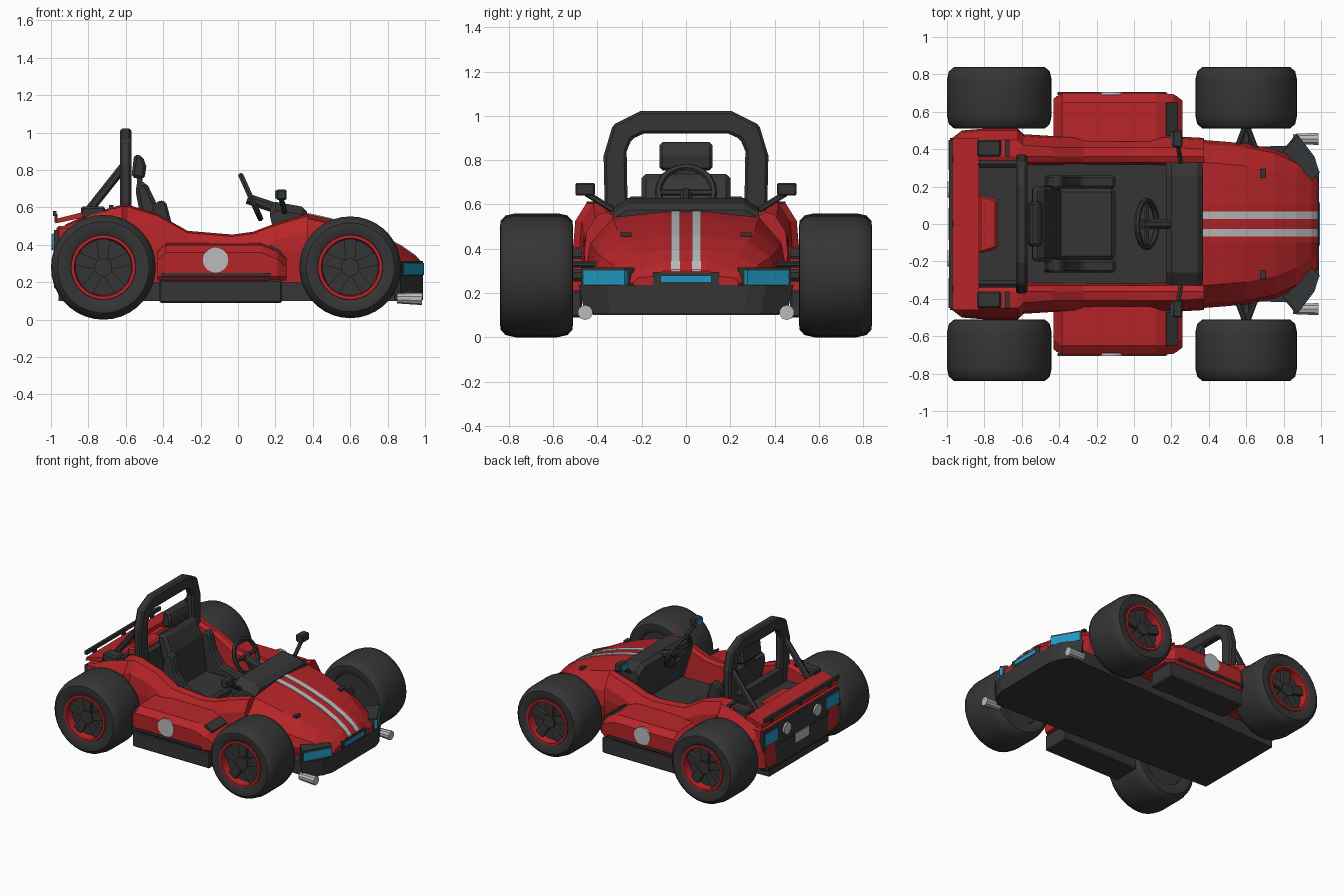
import bpy, bmesh, math
from mathutils import Vector

if "Cube" in bpy.data.objects:
    bpy.data.objects.remove(bpy.data.objects["Cube"])

def material(name, rgb):
    m = bpy.data.materials.new(name)
    m.diffuse_color = (*rgb, 1)
    m.use_nodes = True
    m.node_tree.nodes["Principled BSDF"].inputs["Base Color"].default_value = m.diffuse_color
    return m

RED = material("body red", (0.47, 0.018, 0.021))
DARK = material("charcoal", (0.036, 0.036, 0.037))
BLUE = material("lamp blue", (0.015, 0.31, 0.53))
GREY = material("light grey", (0.50, 0.50, 0.50))

def build(name, verts, faces, mat, bevel=0.0, smooth=False):
    me = bpy.data.meshes.new(name)
    me.from_pydata([tuple(v) for v in verts], [], faces)
    bm = bmesh.new()
    bm.from_mesh(me)
    bmesh.ops.recalc_face_normals(bm, faces=bm.faces)
    bm.to_mesh(me)
    bm.free()
    me.materials.append(mat)
    ob = bpy.data.objects.new(name, me)
    bpy.context.collection.objects.link(ob)
    if bevel:
        b = ob.modifiers.new("bevel", 'BEVEL')
        b.width, b.segments = bevel, 1
    if smooth:
        bpy.ops.object.select_all(action='DESELECT')
        ob.select_set(True)
        bpy.context.view_layer.objects.active = ob
        bpy.ops.object.shade_smooth_by_angle(angle=math.radians(35))
    return ob

def loft(name, rings, mat, caps=True, closed=False, **kw):
    n, k = len(rings[0]), len(rings)
    faces = []
    for i in range(k if closed else k - 1):
        a, b = i * n, (i + 1) % k * n
        faces += [(a + j, a + (j + 1) % n, b + (j + 1) % n, b + j) for j in range(n)]
    if caps and not closed:
        faces += [tuple(range(n)), tuple(range((k - 1) * n, k * n))]
    return build(name, [v for r in rings for v in r], faces, mat, **kw)

def prism(name, pts, axis, lo, hi, mat, **kw):
    place = {'x': lambda p, t: (t, p[0], p[1]), 'y': lambda p, t: (p[0], t, p[1]),
             'z': lambda p, t: (p[0], p[1], t)}[axis]
    return loft(name, [[place(p, t) for p in pts] for t in (lo, hi)], mat, **kw)

def box(name, x0, x1, y0, y1, z0, z1, mat, bevel=0.0):
    return prism(name, [(x0, y0), (x1, y0), (x1, y1), (x0, y1)], 'z', z0, z1, mat, bevel=bevel)

def rod(name, p, q, r, mat, sides=8, r2=None):
    p, q = Vector(p), Vector(q)
    rot = (q - p).to_track_quat('Z', 'Y')
    ring = lambda c, rad: [c + rot @ Vector((rad * math.cos(2 * math.pi * (i + .5) / sides),
                           rad * math.sin(2 * math.pi * (i + .5) / sides), 0)) for i in range(sides)]
    return loft(name, [ring(p, r), ring(q, r if r2 is None else r2)], mat)

def lathe(name, prof, cx, cz, mat, n=36):
    # spin (radius, y) profile around a y axis
    rings = [[(cx + r * math.cos(2 * math.pi * i / n), y, cz + r * math.sin(2 * math.pi * i / n))
              for r, y in prof] for i in range(n)]
    return loft(name, rings, mat, closed=True, smooth=True)

def mirrored(pts):
    return pts + [(x, -y) for x, y in reversed(pts)]

# wheels
for tag, cx, cz, R in (("rear", -0.72, 0.28, 0.28), ("front", 0.6, 0.28, 0.272)):
    for s in (1, -1):
        tire = [(.17, .825), (.2, .84), (R - .035, .838), (R - .01, .815), (R, .77), (R, .58),
                (R - .01, .535), (R - .035, .512), (.2, .51), (.17, .525)]
        lathe(tag + "_tire", [(r, s * y) for r, y in tire], cx, cz, DARK)
        rim = [(.175, .82), (.172, .836), (.155, .836), (.148, .77), (.175, .77)]
        lathe(tag + "_rim", [(r, s * y) for r, y in rim], cx, cz, RED)
        rod(tag + "_wheel_disc", (cx, s * .53, cz), (cx, s * .775, cz), .168, DARK, 24)
        rod(tag + "_hub", (cx, s * .77, cz), (cx, s * .815, cz), .05, DARK, 10)
        for i in range(5):
            a = math.radians(90 + 72 * i)
            u, v = Vector((math.cos(a), 0, math.sin(a))), Vector((-math.sin(a), 0, math.cos(a)))
            quad = [u * .03 + v * .025, u * .152 + v * .035, u * .152 - v * .035, u * .03 - v * .025]
            loft(tag + "_spoke", [[Vector((cx, s * y, cz)) + q for q in quad] for y in (.77, .805)], DARK)
        rod(tag + "_axle", (cx, s * .3, cz), (cx, s * .53, cz), .03, DARK)
        # wishbone arms
        for dx in (-.06, .06):
            rod(tag + "_wishbone", (cx + dx, s * .38, .33), (cx, s * .54, .33), .015, DARK)

# floor pan and cockpit floor
prism("floor_pan", mirrored([(-.96, .36), (.86, .42)]), 'z', .1, .2, DARK)
box("cockpit_floor", -.62, .37, -.34, .34, .19, .29, DARK)
box("rear_deck", -.93, -.6, -.34, .34, .2, .49, DARK)
prism("engine_cover", [(-.83, .16), (-.73, .13), (-.73, -.13), (-.83, -.16)], 'z', .48, .54, RED, bevel=.012)

# body sides: x, top height, outer width
sections = [(-.985, .44, .45), (-.92, .51, .50), (-.8, .565, .51), (-.62, .615, .51), (-.59, .615, .48),
            (-.43, .565, .47), (-.27, .475, .47), (-.03, .455, .47), (.08, .47, .47), (.2, .515, .47),
            (.375, .565, .46)]
for s in (1, -1):
    loft("body_side", [[(x, s * y, z) for y, z in ((.31, .2), (.33, t - .015), (.36, t), (w - .06, t - .01),
         (w - .01, t - .09), (w, (t + .2) / 2), (w - .01, .2))] for x, t, w in sections], RED)

# hood: x, top height, crown width, widest point
hood = [(.36, .568, .33, .45), (.49, .54, .32, .44), (.6, .508, .31, .43), (.75, .455, .28, .40),
        (.87, .395, .23, .345), (.95, .34, .18, .28), (.985, .30, .15, .24)]
rings = []
for x, t, c, w in hood:
    low = .22
    half = [(.1, t), (c, t - .025), (w - .02, t - .4 * (t - low)), (w, t - .7 * (t - low)), (w - .02, low)]
    rings.append([(x, y, z) for y, z in half] + [(x, -y, z) for y, z in reversed(half)])
loft("hood", rings, RED)
for s in (1, -1):
    loft("hood_stripe", [[(x, s * y, t + d) for y, d in ((.027, -.004), (.027, .005), (.067, .005), (.067, -.004))]
                         for x, t, c, w in hood], GREY)
    box("hood_vent", .675, .705, s * .245, s * .295, .455, .472, DARK)

# front bumper, headlights and grille
rings = []
for z, k in ((.105, .94), (.235, 1.0)):
    rings.append([(x, y * k, z) for x, y in mirrored([(.8, .4), (.87, .485), (.965, .36), (.99, .28)])])
loft("front_bumper", rings, DARK)
box("grille", .93, .988, -.15, .15, .235, .292, DARK)
box("center_lamp", .98, .995, -.115, .115, .247, .28, BLUE)
for s in (1, -1):
    prism("headlight_bezel", [(x, s * y) for x, y in ((.8, .39), (.875, .475), (.99, .275), (.95, .235))],
          'z', .225, .315, DARK)
    prism("headlight", [(x, s * y) for x, y in ((.875, .448), (.887, .462), (.994, .277), (.98, .265))],
          'z', .238, .302, BLUE)
    rod("bumper_lamp", (.85, s * .455, .115), (.985, s * .455, .112), .028, GREY, 10, .034)

# side pods with skirt, trim, vent and roundel
for s in (1, -1):
    rings = []
    for x, top, out in ((-.43, .37, .67), (-.385, .41, .70), (.12, .41, .70), (.21, .375, .695), (.26, .33, .66)):
        rings.append([(x, s * y, z) for y, z in ((.44, .21), (.44, top), (out - .05, top - .01),
                      (out, top - .05), (out, .23), (out - .02, .21))])
    loft("side_pod", rings, RED)
    box("side_skirt", -.42, .235, s * .47, s * .685, .09, .212, DARK, .008)
    box("pod_trim", -.41, .175, s * .69, s * .707, .232, .25, DARK)
    rod("roundel", (-.12, s * .69, .32), (-.12, s * .706, .32), .068, GREY, 24)
    loft("pod_vent", [[(x, s * y, z) for x, z in ((.17, .385), (.175, .4), (.235, .365), (.23, .35))]
                      for y in (.47, .65)], DARK)

# dashboard and steering wheel
dash = [(.37, .3), (.37, .575), (.34, .605), (.2, .63), (.17, .6), (.19, .5), (.24, .3)]
loft("dashboard", [[(x, y, .3 + (z - .3) * k) for x, z in dash]
                   for y, k in ((-.33, .86), (-.26, 1), (.26, 1), (.33, .86))], DARK)
axis = Vector((.91, 0, .41))
hub = Vector((.068, 0, .655))
bpy.ops.mesh.primitive_torus_add(major_radius=.125, minor_radius=.016, major_segments=20, minor_segments=6,
                                 location=hub, rotation=axis.to_track_quat('Z', 'Y').to_euler())
bpy.context.object.name = "steering_wheel"
bpy.context.object.data.materials.append(DARK)
for end in ((0, .12, 0), (0, -.12, 0), (.05, 0, -.11)):
    rod("steering_spoke", hub, hub + Vector(end), .015, DARK, 6)
rod("steering_column", hub - axis * .02, (.22, 0, .59), .03, DARK)

# mirrors
for s in (1, -1):
    box("mirror", .205, .26, s * .41, s * .5, .64, .697, DARK, .008)
    box("mirror_glass", .199, .207, s * .42, s * .49, .647, .69, BLUE)
    rod("mirror_arm", (.23, s * .45, .65), (.25, s * .33, .575), .014, DARK, 6)

# seat
back = [(-.47, .28), (-.55, .7), (-.535, .74), (-.49, .735), (-.43, .61), (-.38, .28)]
prism("seat_back", back, 'y', -.2, .2, DARK, bevel=.02)
prism("headrest", [(-.57, .76), (-.555, .885), (-.51, .875), (-.49, .82), (-.5, .75)], 'y', -.12, .12, DARK, bevel=.015)
box("headrest_post", -.54, -.51, -.06, .06, .7, .78, DARK)
box("seat_cushion", -.45, -.1, -.19, .19, .28, .35, DARK, .02)
bolster = [(-.48, .28), (-.46, .6), (-.42, .64), (-.385, .63), (-.35, .5), (-.28, .4), (-.1, .36), (-.1, .28)]
for s in (1, -1):
    prism("seat_bolster", bolster, 'y', s * .19, s * .26, DARK, bevel=.012)

# roll bar with rear braces
outer = [(.365, .5), (.372, .82), (.33, .96), (.205, 1.022)]
inner = [(.19, .92), (.245, .895), (.268, .84), (.262, .5)]
arch = outer + [(-y, z) for y, z in reversed(outer)]
arch += [(-y, z) for y, z in reversed(inner)] + inner
prism("roll_bar", arch, 'x', -.632, -.57, DARK, bevel=.012)
box("bulkhead", -.63, -.58, -.34, .34, .28, .6, DARK)
for s in (1, -1):
    rod("roll_bar_brace", (-.61, s * .32, .82), (-.84, s * .32, .53), .024, DARK, 6)
    box("fender_pad", -.84, -.71, s * .36, s * .45, .54, .605, DARK, .01)
    box("fender_clip", -.69, -.665, s * .36, s * .45, .58, .613, DARK)

# rear panel, spoiler, lamps and bumper
box("rear_panel", -.97, -.84, -.46, .46, .3, .5, RED, .012)
loft("spoiler", [[(x, y, z) for x, z in ((-.975, .515), (-.97, .54), (-.83, .575), (-.83, .545))]
                 for y in (-.46, .46)], RED)
box("spoiler_lip", -.99, -.97, -.45, .45, .555, .582, DARK)
for y in (-.35, 0, .35):
    box("lip_mount", -.982, -.965, y - .015, y + .015, .52, .565, DARK)
box("tail_fascia", -.983, -.96, -.46, .46, .33, .48, DARK)
box("rear_bumper", -.985, -.9, -.42, .42, .16, .34, DARK, .015)
box("number_plate", -.991, -.98, -.085, .085, .26, .33, GREY)
for s in (1, -1):
    box("tail_lamp", -.992, -.978, s * .29, s * .45, .37, .46, BLUE)
    rod("round_lamp", (-.98, s * .185, .415), (-.996, s * .185, .415), .045, GREY, 12)
